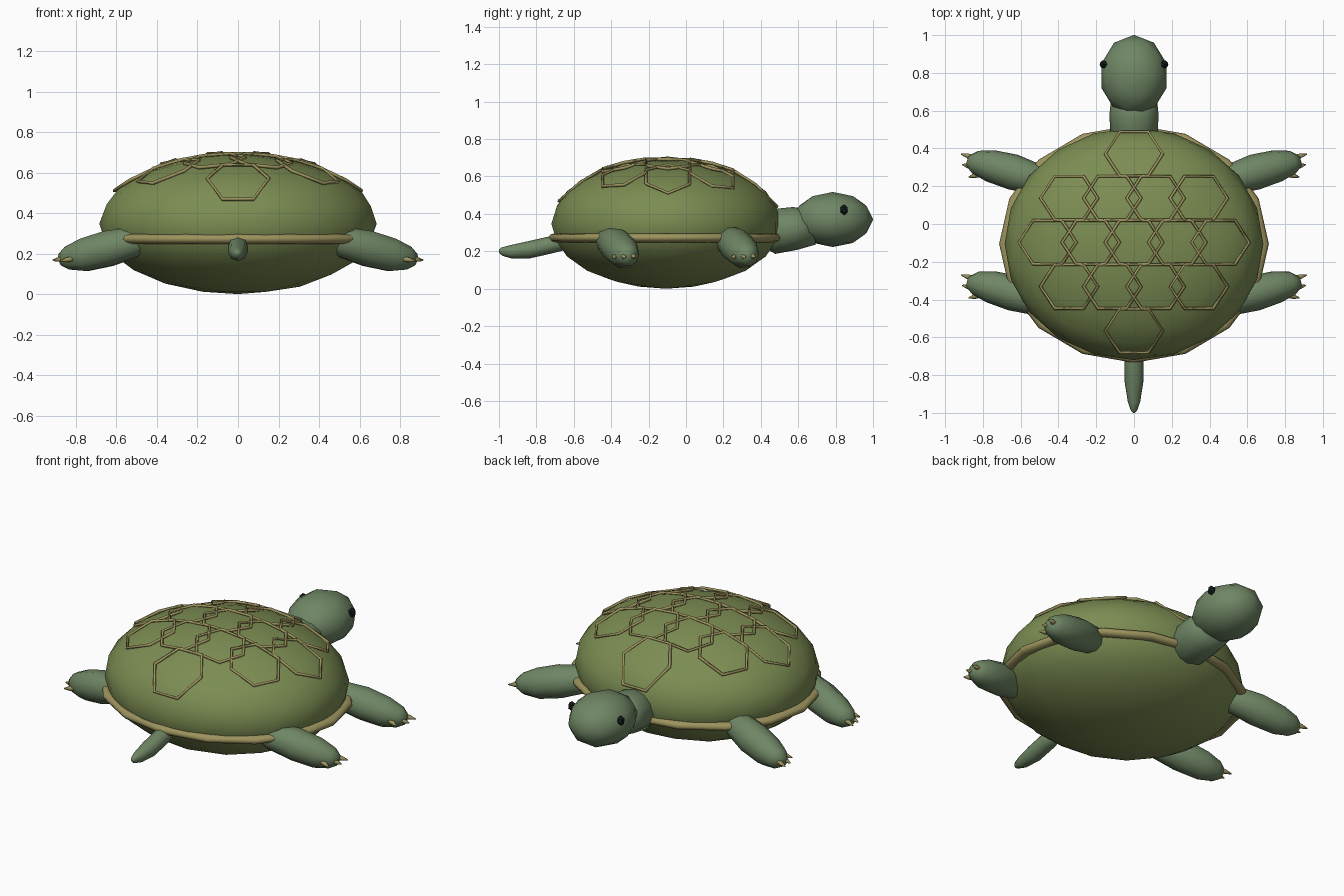
import bpy, bmesh, math
from mathutils import Vector

if "Cube" in bpy.data.objects:
    bpy.data.objects.remove(bpy.data.objects["Cube"])


def material(name, rgb):
    m = bpy.data.materials.new(name)
    m.diffuse_color = (*rgb, 1)
    m.use_nodes = True
    m.node_tree.nodes["Principled BSDF"].inputs["Base Color"].default_value = m.diffuse_color
    return m


SHELL = material("shell_green", (0.20, 0.265, 0.085))
SKIN = material("skin_green", (0.16, 0.24, 0.13))
TRIM = material("trim_tan", (0.33, 0.29, 0.11))
DARK = material("eye_black", (0.008, 0.015, 0.015))

CENTER = Vector((0, -0.105, 0.347))
RADII = Vector((0.685, 0.615, 0.347))


def finish(bm, name, mat, smooth=True):
    bmesh.ops.recalc_face_normals(bm, faces=bm.faces)
    me = bpy.data.meshes.new(name)
    bm.to_mesh(me)
    bm.free()
    me.materials.append(mat)
    for p in me.polygons:
        p.use_smooth = smooth
    ob = bpy.data.objects.new(name, me)
    bpy.context.collection.objects.link(ob)
    return ob


def ellipsoid(name, center, radii, subdiv, mat, smooth=True):
    bm = bmesh.new()
    bmesh.ops.create_icosphere(bm, subdivisions=subdiv, radius=1)
    for v in bm.verts:
        v.co = Vector(a * b for a, b in zip(v.co, radii)) + Vector(center)
    return finish(bm, name, mat, smooth)


def loft(name, path, mat, sides=10, smooth=True):
    """Round rings (x, y, z, radius across, radius up) joined along a path."""
    bm = bmesh.new()
    d = (Vector(path[-1][:3]) - Vector(path[0][:3])).normalized()
    side = d.cross(Vector((0, 0, 1))).normalized()
    up = side.cross(d)
    rings = []
    for x, y, z, ra, ru in path:
        rings.append([bm.verts.new(Vector((x, y, z))
                      + side * ra * math.cos(2 * math.pi * i / sides)
                      + up * ru * math.sin(2 * math.pi * i / sides)) for i in range(sides)])
    for a, b in zip(rings, rings[1:]):
        for i in range(sides):
            j = (i + 1) % sides
            bm.faces.new((a[i], a[j], b[j], b[i]))
    bm.faces.new(rings[0])
    bm.faces.new(rings[-1])
    return finish(bm, name, mat, smooth)


# Shell body
ellipsoid("shell", CENTER, RADII, 3, SHELL)

# Rim around the shell, 16-sided
bpy.ops.mesh.primitive_torus_add(major_segments=16, minor_segments=8,
                                 major_radius=1, minor_radius=0.05,
                                 location=(0, -0.105, 0.272))
rim = bpy.context.object
rim.name = "shell_rim"
rim.scale = (0.68, 0.6, 0.48)
rim.data.materials.append(TRIM)
bpy.ops.object.shade_smooth()


# Hexagonal scute outlines projected onto the shell
def on_shell(x, y):
    u, v = x / RADII.x, (y - CENTER.y) / RADII.y
    return Vector((x, y, CENTER.z + RADII.z * math.sqrt(max(0, 1 - u * u - v * v)) + 0.006))


def scute(cx, cy):
    cu = bpy.data.curves.new("scute", "CURVE")
    cu.dimensions = "3D"
    cu.bevel_depth = 0.009
    cu.bevel_resolution = 0
    sp = cu.splines.new("POLY")
    sp.points.add(5)
    for i, p in enumerate(sp.points):
        a = math.pi * i / 3
        p.co = (*on_shell(cx + 0.152 * math.cos(a), cy + 0.134 * math.sin(a)), 1)
    sp.use_cyclic_u = True
    cu.materials.append(TRIM)
    bpy.context.collection.objects.link(bpy.data.objects.new("scute", cu))


for row, count in ((-2, 1), (-1, 4), (0, 5), (1, 4), (2, 1)):
    for k in range(count):
        scute((k - (count - 1) / 2) * 0.229, -0.097 + row * 0.234)

# Head, neck and eyes
ellipsoid("head", (0, 0.785, 0.37), (0.18, 0.216, 0.147), 2, SKIN)
loft("neck", [(0, 0.40, 0.295, 0.07, 0.07), (0, 0.46, 0.305, 0.125, 0.12),
              (0, 0.58, 0.322, 0.13, 0.115), (0, 0.68, 0.335, 0.12, 0.10)], SKIN, 12)
for s, n in ((-1, "left"), (1, "right")):
    ellipsoid(n + "_eye", (s * 0.162, 0.845, 0.422), (0.022, 0.023, 0.03), 1, DARK, False)

# Tail
loft("tail", [(0, -0.60, 0.255, 0.035, 0.035), (0, -0.72, 0.235, 0.05, 0.046),
              (0, -0.84, 0.208, 0.049, 0.046), (0, -0.94, 0.197, 0.033, 0.035),
              (0, -0.985, 0.198, 0.018, 0.022), (0, -1.0, 0.199, 0.006, 0.008)], SKIN, 8)

# Legs with three claws each
LEG = [(0.41, 0.20, 0.275, 0.035, 0.035), (0.51, 0.235, 0.258, 0.08, 0.078),
       (0.64, 0.275, 0.225, 0.095, 0.092), (0.76, 0.308, 0.193, 0.085, 0.085),
       (0.84, 0.328, 0.177, 0.062, 0.06), (0.878, 0.335, 0.17, 0.03, 0.03)]
CLAWS = [((0.825, 0.345, 0.182), (0.915, 0.37, 0.168)),
         ((0.84, 0.30, 0.18), (0.91, 0.315, 0.165)),
         ((0.80, 0.268, 0.178), (0.875, 0.248, 0.163))]
for s, side in ((-1, "left"), (1, "right")):
    for dy, end in ((0, "front"), (-0.64, "back")):
        name = f"{end}_{side}_leg"
        loft(name, [(s * x, y + dy, z, a, b) for x, y, z, a, b in LEG], SKIN)
        for base, tip in CLAWS:
            b, t = (Vector((s * p[0], p[1] + dy, p[2])) for p in (base, tip))
            loft(name + "_claw", [(*b, 0.017, 0.016), (*b.lerp(t, 0.6), 0.013, 0.013),
                                  (*t, 0.003, 0.003)], TRIM, 6)
